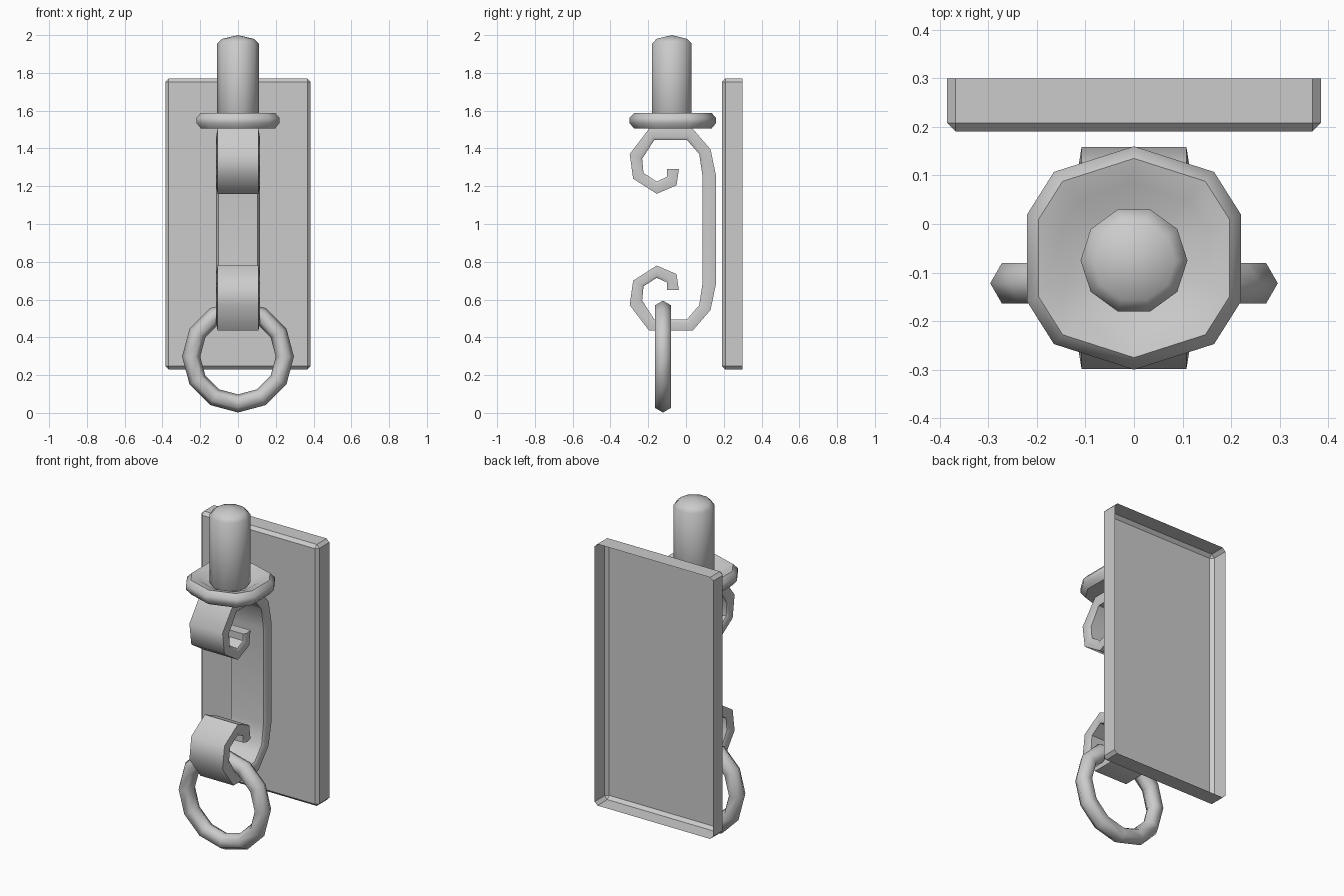
import bpy, bmesh, math
from math import sin, cos, pi, radians
from mathutils import Vector

if "Cube" in bpy.data.objects:
    bpy.data.objects.remove(bpy.data.objects["Cube"])


def finish(name, bm, angle=50):
    bmesh.ops.recalc_face_normals(bm, faces=bm.faces)
    me = bpy.data.meshes.new(name)
    bm.to_mesh(me)
    bm.free()
    ob = bpy.data.objects.new(name, me)
    bpy.context.collection.objects.link(ob)
    bpy.ops.object.select_all(action='DESELECT')
    ob.select_set(True)
    bpy.context.view_layer.objects.active = ob
    bpy.ops.object.shade_smooth_by_angle(angle=radians(angle))
    return ob


def skin(bm, loops, closed=False):
    """Bridge successive equal-size vertex loops with quads."""
    n = len(loops[0])
    pairs = list(zip(loops, loops[1:])) + ([(loops[-1], loops[0])] if closed else [])
    for a, b in pairs:
        for i in range(n):
            j = (i + 1) % n
            bm.faces.new((a[i], a[j], b[j], b[i]))


def lathe(name, dirs, profile, cy, apex_lo, apex_hi):
    """Stack scaled outlines and close both ends with fans."""
    bm = bmesh.new()
    loops = [[bm.verts.new((dx * r, cy + dy * r, z)) for dx, dy in dirs]
             for r, z in profile]
    skin(bm, loops)
    for loop, z in ((loops[0], apex_lo), (loops[-1], apex_hi)):
        tip = bm.verts.new((0, cy, z))
        for i in range(len(loop)):
            bm.faces.new((loop[i - 1], loop[i], tip))
    return finish(name, bm)


# Wall plate: chamfered shallow box, open at the back
bm = bmesh.new()
bmesh.ops.create_cube(bm, size=1)
for v in bm.verts:
    v.co = Vector((v.co.x * 0.77, 0.245 + v.co.y * 0.11, 1.0 + v.co.z * 1.54))
edges = [e for e in bm.edges if min(v.co.y for v in e.verts) < 0.25]
bmesh.ops.bevel(bm, geom=edges, offset=0.018, segments=1, affect='EDGES')
bm.normal_update()
back = [f for f in bm.faces if all(v.co.y > 0.299 for v in f.verts)]
# normals must be outward before the back is opened
bmesh.ops.delete(bm, geom=back, context='FACES')
finish("wall_plate", bm, 20)

# Candle: ten-sided, domed
ten = [(cos(i * pi / 5), sin(i * pi / 5)) for i in range(10)]
lathe("candle", ten, [(0.09, 1.53), (0.11, 1.56), (0.11, 1.955), (0.085, 1.98)],
      -0.075, 1.53, 2.0)

# Drip pan: slightly irregular ten-sided dish
right = [(0, 1), (0.717, 0.77), (0.957, 0.39), (0.957, -0.39), (0.717, -0.77), (0, -1)]
pan = right + [(-x, y) for x, y in right[-2:0:-1]]
lathe("drip_pan", pan, [(0.16, 1.507), (0.205, 1.505), (0.23, 1.535), (0.23, 1.562),
                        (0.205, 1.588), (0.155, 1.575), (0.11, 1.55)],
      -0.07, 1.51, 1.55)

# Scroll bracket: (outer y, z, inner y, z) for the lower half, mirrored upward
half = [(-0.038, 0.65, -0.10, 0.65), (-0.05, 0.735, -0.10, 0.69),
        (-0.155, 0.78, -0.155, 0.715), (-0.28, 0.70, -0.225, 0.67),
        (-0.298, 0.57, -0.232, 0.595), (-0.195, 0.435, -0.168, 0.495),
        (0.035, 0.435, 0.005, 0.495), (0.13, 0.545, 0.07, 0.57),
        (0.158, 0.68, 0.088, 0.69)]
path = half + [(a, 1.94 - b, c, 1.94 - d) for a, b, c, d in reversed(half)]
section = [(0.108, 0), (0.116, 0.72), (0.104, 1)]      # half width, depth fraction
section += [(-w, t) for w, t in reversed(section)]
bm = bmesh.new()
loops = []
for oy, oz, iy, iz in path:
    o, i = Vector((0, oy, oz)), Vector((0, iy, iz))
    loops.append([bm.verts.new(o.lerp(i, t) + Vector((w, 0, 0))) for w, t in section])
skin(bm, loops)
for end in (loops[0], loops[-1]):
    bm.faces.new(end)
finish("scroll_bracket", bm)

# Hanging ring: twelve segments, six-sided section
bm = bmesh.new()
loops = []
for k in range(12):
    a = k * pi / 6
    loop = []
    for s in range(6):
        r = 0.248 + 0.048 * cos(s * pi / 3)
        loop.append(bm.verts.new((r * cos(a), -0.122 + 0.048 * sin(s * pi / 3),
                                  0.298 + r * sin(a))))
    loops.append(loop)
skin(bm, loops, closed=True)
finish("hanging_ring", bm, 65)
